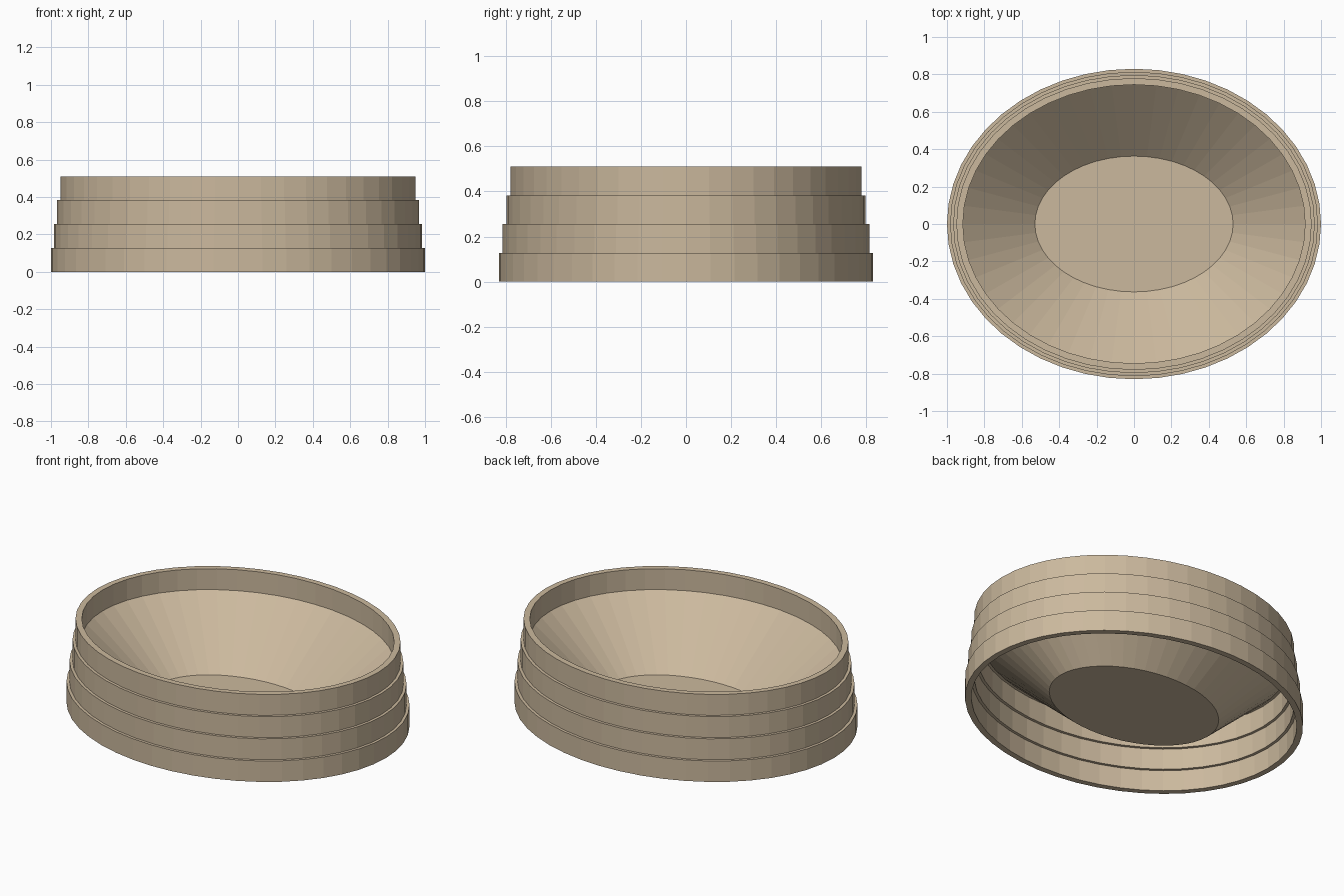
import bpy, bmesh, math

if "Cube" in bpy.data.objects:
    bpy.data.objects.remove(bpy.data.objects["Cube"])

SEG = 48          # sides of every oval
STEP = 0.1275     # height of one tier
WALL = 0.035      # wall thickness

sand = bpy.data.materials.new("sand_beige")
sand.diffuse_color = (0.60, 0.485, 0.34, 1)
sand.use_nodes = True
sand.node_tree.nodes["Principled BSDF"].inputs["Base Color"].default_value = sand.diffuse_color


def oval(bm, rx, ry, z):
    return [bm.verts.new((rx * math.cos(2 * math.pi * i / SEG),
                          ry * math.sin(2 * math.pi * i / SEG), z)) for i in range(SEG)]


def bridge(bm, a, b):
    for i in range(SEG):
        j = (i + 1) % SEG
        bm.faces.new((a[i], a[j], b[j], b[i]))


def finish(bm, name):
    mesh = bpy.data.meshes.new(name)
    bm.to_mesh(mesh)
    bm.free()
    mesh.materials.append(sand)
    obj = bpy.data.objects.new(name, mesh)
    bpy.context.collection.objects.link(obj)
    return obj


# four stacked oval wall rings, each a little smaller than the one below
for k in range(4):
    rx, ry = 1.0 - k * 0.0167, 0.83 - k * 0.0167
    z0, z1 = k * STEP, (k + 1) * STEP
    bm = bmesh.new()
    loops = [oval(bm, rx, ry, z0), oval(bm, rx, ry, z1),
             oval(bm, rx - WALL, ry - WALL, z1), oval(bm, rx - WALL, ry - WALL, z0)]
    for n in range(4):
        bridge(bm, loops[n], loops[(n + 1) % 4])
    finish(bm, f"wall_ring_{k + 1}")

# sloping bowl hung from the bottom of the top ring
bm = bmesh.new()
low = oval(bm, 0.53, 0.363, 0.04)
bridge(bm, low, oval(bm, 0.915, 0.745, 3 * STEP))
for f in bm.faces:
    f.normal_flip()
finish(bm, "bowl_slope")

# flat oval floor in the middle of the bowl
bm = bmesh.new()
bm.faces.new(oval(bm, 0.53, 0.363, 0.04))
finish(bm, "bowl_floor")
